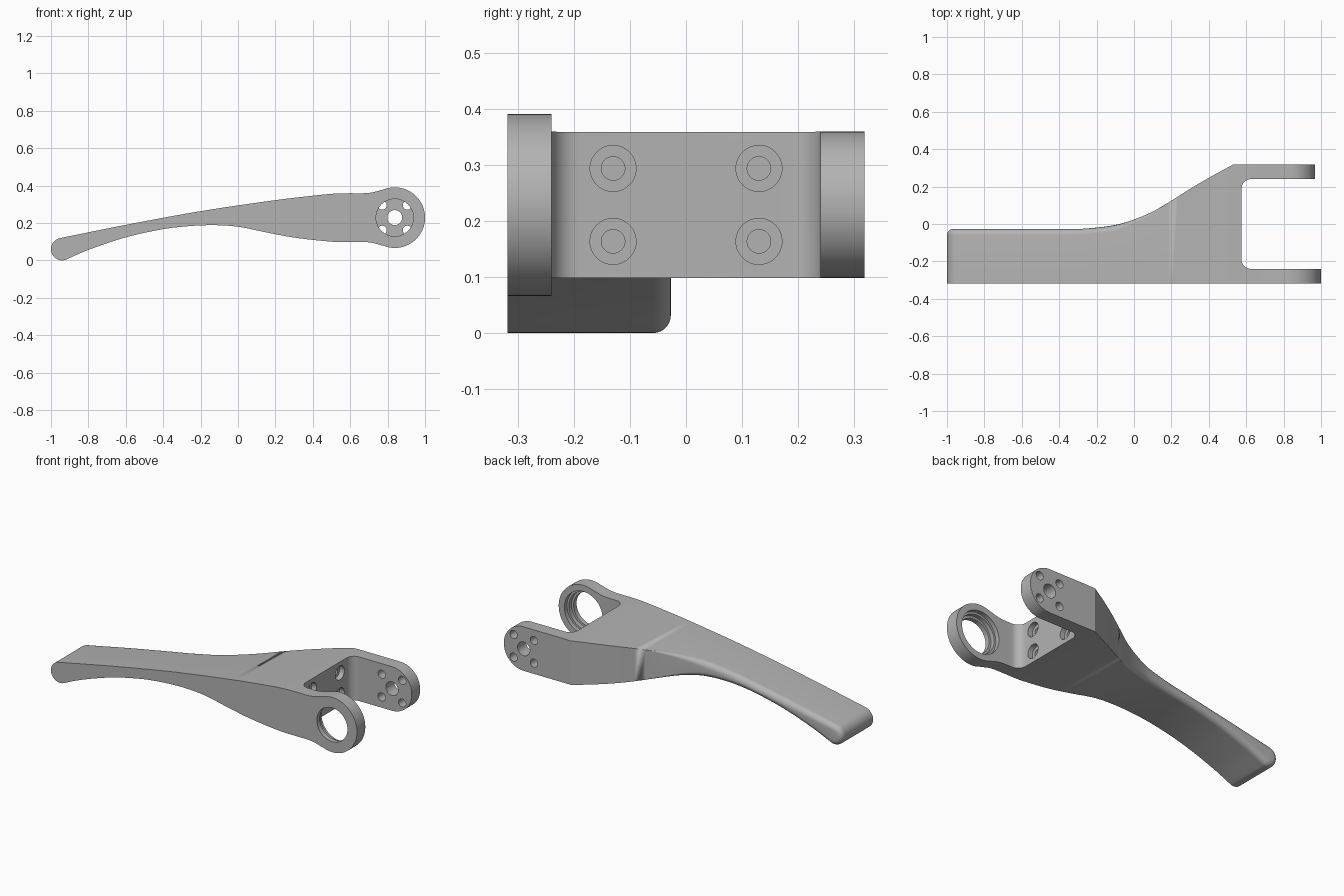
import bpy, bmesh
from math import sin, cos, pi, radians
from mathutils import Matrix

if "Cube" in bpy.data.objects:
    bpy.data.objects.remove(bpy.data.objects["Cube"])

grey = bpy.data.materials.new("satin grey")
grey.use_nodes = True
grey.diffuse_color = (0.45, 0.45, 0.45, 1)
grey.node_tree.nodes["Principled BSDF"].inputs["Base Color"].default_value = (0.45, 0.45, 0.45, 1)

FRONT, BACK, GAP = -0.318, 0.318, 0.24      # outer faces and inner fork faces
PX, PZ = 0.838, 0.2285                      # pivot centre
HALF = 0.13                                 # half height of the fork block
BIG = 0.162                                 # radius of the front ear

# Edge curves as (position, value) points
TOP = [(-0.952, 0.119), (-0.6, 0.19), (-0.2, 0.263), (0.2, 0.322), (0.45, 0.351),
       (0.55, 0.3585), (0.65, 0.3585), (PX, 0.3585)]
BOTTOM = [(-0.92, 0.004), (-0.8, 0.056), (-0.6, 0.123), (-0.4, 0.167), (-0.25, 0.184), (-0.12, 0.188),
          (0, 0.18), (0.15, 0.15), (0.3, 0.122), (0.5, 0.1), (0.6, 0.0985), (PX, 0.0985)]
REAR = [(-1, -0.027), (-0.35, -0.027), (-0.25, -0.024), (-0.1, -0.005), (0, 0.025), (0.1, 0.067), (0.2, 0.125),
        (0.3, 0.188), (0.4, 0.247), (0.53, BACK)]


def curve(pts, x):
    """Smooth cubic through the points, held constant past the ends."""
    if x <= pts[0][0]:
        return pts[0][1]
    if x >= pts[-1][0]:
        return pts[-1][1]
    n = len(pts) - 1
    slope = lambda i: ((pts[min(i + 1, n)][1] - pts[max(i - 1, 0)][1])
                       / (pts[min(i + 1, n)][0] - pts[max(i - 1, 0)][0]))
    i = max(k for k in range(n) if pts[k][0] <= x)
    (x0, a), (x1, b) = pts[i], pts[i + 1]
    h = x1 - x0
    t = (x - x0) / h
    return (a * (1 + 2 * t) * (1 - t) ** 2 + b * t * t * (3 - 2 * t)
            + h * slope(i) * t * (1 - t) ** 2 + h * slope(i + 1) * t * t * (t - 1))


def finish(name, bm):
    bmesh.ops.remove_doubles(bm, verts=bm.verts, dist=1e-5)
    bmesh.ops.recalc_face_normals(bm, faces=bm.faces)
    me = bpy.data.meshes.new(name)
    bm.to_mesh(me)
    bm.free()
    me.materials.append(grey)
    ob = bpy.data.objects.new(name, me)
    bpy.context.collection.objects.link(ob)
    return ob


def prism(name, pts, lo, hi, axis):
    """Extrude an outline along y (points are x,z) or z (points are x,y)."""
    place = (lambda p, d: (p[0], d, p[1])) if axis == "y" else (lambda p, d: (p[0], p[1], d))
    bm = bmesh.new()
    face = bm.faces.new([bm.verts.new(place(p, lo)) for p in pts])
    out = bmesh.ops.extrude_face_region(bm, geom=[face])["geom"]
    move = (0, hi - lo, 0) if axis == "y" else (0, 0, hi - lo)
    bmesh.ops.translate(bm, vec=move, verts=[v for v in out if isinstance(v, bmesh.types.BMVert)])
    return finish(name, bm)


def cylinder(name, centre, radius, depth, axis):
    turn = Matrix.Rotation(pi / 2, 4, "X" if axis == "y" else "Y")
    bm = bmesh.new()
    bmesh.ops.create_cone(bm, cap_ends=True, segments=48, radius1=radius, radius2=radius,
                          depth=depth, matrix=Matrix.Translation(centre) @ turn)
    return finish(name, bm)


def combine(ob, other, operation):
    mod = ob.modifiers.new("join", "BOOLEAN")
    mod.operation, mod.solver, mod.object = operation, "EXACT", other
    bpy.context.view_layer.objects.active = ob
    bpy.ops.object.modifier_apply(modifier=mod.name)
    bpy.data.objects.remove(other)


# Side outline as matching top and bottom points: tip arc, long blade, rounded fork end
top, bottom = [], []
for k in range(12):
    t = radians(94) * (k + 0.3) / 12.3
    for row, a in ((top, radians(196) - t), (bottom, radians(196) + t)):
        row.append((-0.94 + 0.06 * cos(a), 0.06 + 0.06 * sin(a)))
stations = [-0.952 + 1.482 * k / 60 for k in range(61)] + [0.6, 0.7]
for x in stations:
    low = x + 0.032 * max(0, (-0.6 - x) / 0.352)
    top.append((x, curve(TOP, x)))
    bottom.append((low, curve(BOTTOM, low)))
for k in range(20):
    a = pi / 2 * (1 - k / 20.3)
    top.append((PX + HALF * cos(a), PZ + HALF * sin(a)))
    bottom.append((PX + HALF * cos(a), PZ - HALF * sin(a)))
outline = top + bottom[::-1]
count, half = len(outline), len(top)

# Lever body: flat front, rear edge following the plan curve with a fading fillet
bm = bmesh.new()


def ring(turn):
    """Loop of the outline; turn None is the front face, otherwise the fillet angle."""
    verts = []
    for i, (x, z) in enumerate(outline):
        if turn is None:
            verts.append(bm.verts.new((x, FRONT, z)))
            continue
        (ax, az), (bx, bz) = outline[i - 1], outline[(i + 1) % count]
        dx, dz = bx - ax, bz - az
        size = (dx * dx + dz * dz) ** 0.5
        r = 0.032 * min(1, max(0, (0.2 - x) / 0.3))
        inset = r * (1 - cos(turn))
        verts.append(bm.verts.new((x + dz / size * inset, curve(REAR, x) - r * (1 - sin(turn)),
                                   z - dx / size * inset)))
    return verts


rings = [ring(None)] + [ring(pi / 2 * k / 7) for k in range(8)]
for a, b in zip(rings, rings[1:]):
    for i in range(count):
        j = (i + 1) % count
        bm.faces.new((a[i], a[j], b[j], b[i]))
for loop in (rings[0], rings[-1]):
    for i in range(half - 1):
        bm.faces.new((loop[i], loop[i + 1], loop[count - 2 - i], loop[count - 1 - i]))
lever = finish("lever", bm)

# Fork slot with rounded inner corners
R, WALL = 0.05, 0.575
corner = [(WALL + R - R * sin(pi / 2 * k / 10), GAP - R + R * cos(pi / 2 * k / 10)) for k in range(11)]
slot = [(1.2, GAP)] + corner + [(x, -y) for x, y in corner[::-1]] + [(1.2, -GAP)]
combine(lever, prism("slot_cutter", slot, -0.2, 0.7, "z"), "DIFFERENCE")

# Larger front ear, flared from the fork block into a disc
flare = [(0.66, HALF), (0.69, HALF + 0.001), (0.71, 0.1335), (0.73, 0.1375), (0.75, 0.143), (0.768, 0.1485)]
arc = [(PX + BIG * cos(a), BIG * sin(a)) for a in [radians(112 - 4 * k) for k in range(29)]]
upper = flare + arc
ear = [(x, PZ + z) for x, z in upper] + [(x, PZ - z) for x, z in upper[-2::-1]]
combine(lever, prism("front_ear", ear, FRONT, -GAP, "y"), "UNION")

# Front bearing bore with wider steps opening to the inside
combine(lever, cylinder("bore", (PX, -0.28, PZ), 0.1, 0.3, "y"), "DIFFERENCE")
combine(lever, cylinder("bore_seat", (PX, -0.24, PZ), 0.113, 0.1, "y"), "DIFFERENCE")
combine(lever, cylinder("bore_mouth", (PX, -0.24, PZ), 0.125, 0.05, "y"), "DIFFERENCE")

# Rear ear: centre hole and four bolt holes
combine(lever, cylinder("pivot_hole", (PX, 0.28, PZ), 0.04, 0.3, "y"), "DIFFERENCE")
for sx in (-1, 1):
    for sz in (-1, 1):
        spot = (PX + sx * 0.067, 0.28, PZ + sz * 0.067)
        combine(lever, cylinder("bolt_hole", spot, 0.024, 0.3, "y"), "DIFFERENCE")

# Counterbored screw holes in the slot wall
for y in (-0.13, 0.13):
    for z in (PZ - 0.065, PZ + 0.065):
        combine(lever, cylinder("counterbore", (WALL, y, z), 0.041, 0.06, "x"), "DIFFERENCE")
        combine(lever, cylinder("screw_hole", (WALL, y, z), 0.021, 0.2, "x"), "DIFFERENCE")

# Smooth curves, crisp corners
bpy.ops.object.select_all(action="DESELECT")
lever.select_set(True)
bpy.context.view_layer.objects.active = lever
bpy.ops.object.shade_smooth_by_angle(angle=radians(20))
